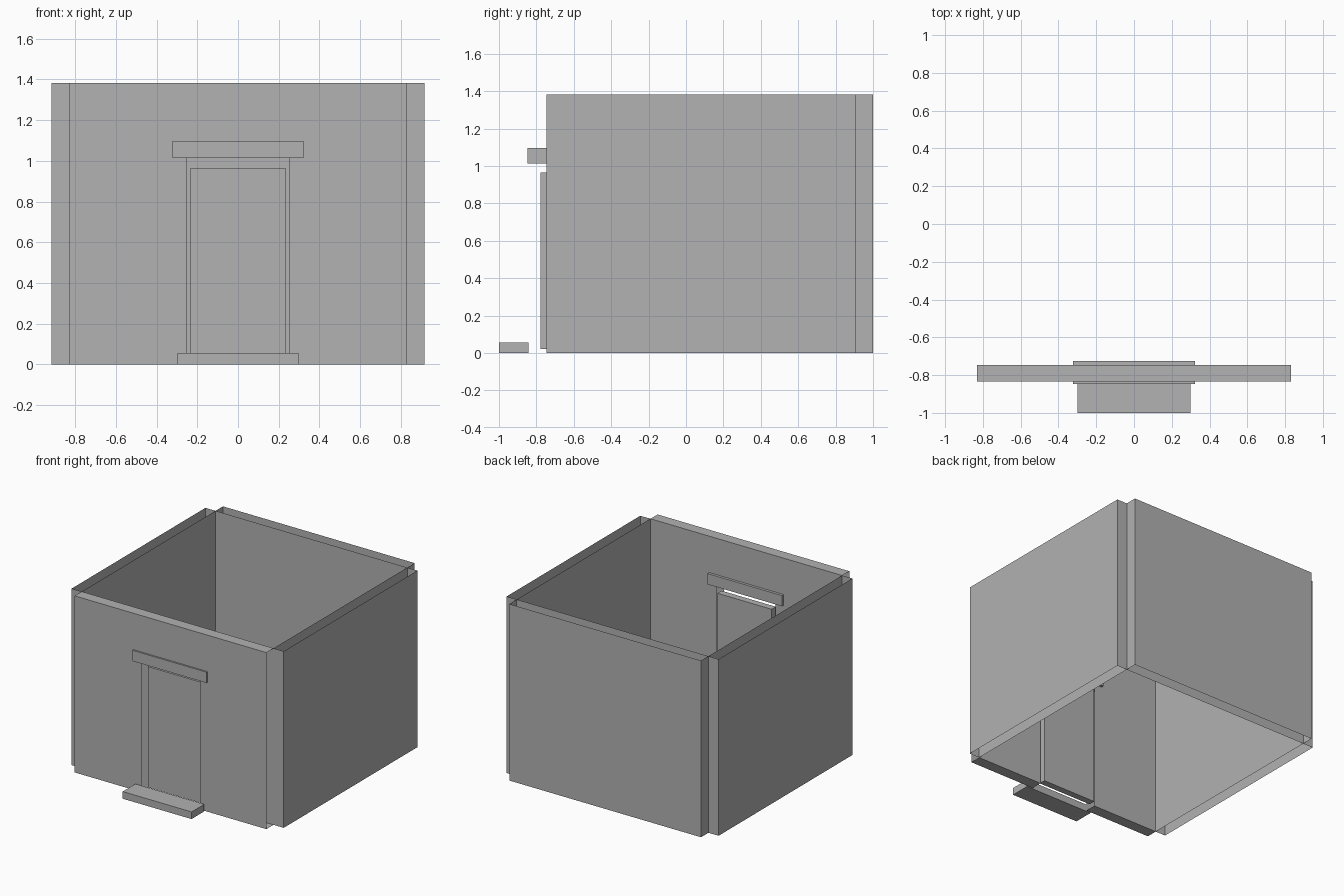
import bpy
import bmesh
from mathutils import Vector

cube = bpy.data.objects.get("Cube")
if cube:
    bpy.data.objects.remove(cube, do_unlink=True)

# One plain grey for the whole building
grey = bpy.data.materials.new("plain_grey")
grey.use_nodes = True
grey.diffuse_color = (0.445, 0.445, 0.445, 1)
grey.node_tree.nodes["Principled BSDF"].inputs["Base Color"].default_value = grey.diffuse_color

SIDES = {"left": (1, 0, 0), "right": (-1, 0, 0), "front": (0, -1, 0),
         "back": (0, 1, 0), "top": (0, 0, 1), "bottom": (0, 0, -1)}


def add_block(bm, low, high, open_sides=()):
    """Add a box between two corners, leaving the named sides open."""
    low, high = Vector(low), Vector(high)
    verts = bmesh.ops.create_cube(bm, size=1)["verts"]
    faces = {f for v in verts for f in v.link_faces}
    bm.normal_update()
    drop = [f for f in faces
            if any(f.normal.dot(Vector(SIDES[s])) > 0.9 for s in open_sides)]
    for v in verts:
        v.co = (low + high) / 2 + v.co * (high - low)
    bmesh.ops.delete(bm, geom=drop, context="FACES")


def make_part(name, *blocks):
    bm = bmesh.new()
    for block in blocks:
        add_block(bm, *block)
    bmesh.ops.remove_doubles(bm, verts=bm.verts, dist=0.0005)
    mesh = bpy.data.meshes.new(name)
    bm.to_mesh(mesh)
    bm.free()
    mesh.materials.append(grey)
    part = bpy.data.objects.new(name, mesh)
    bpy.context.collection.objects.link(part)


HEIGHT = 1.382
INNER_X, OUTER_X = 0.83, 0.918
FRONT, FRONT_IN = -0.834, -0.746
BACK_IN, BACK = 0.908, 1.0
DOORWAY_X, DOORWAY_TOP = 0.253, 1.013

# Front wall: two piers and a header around the doorway, open at the ends
ends = ("left", "right")
make_part(
    "front_wall",
    ((-INNER_X, FRONT, 0), (-DOORWAY_X, FRONT_IN, HEIGHT), ends),
    ((DOORWAY_X, FRONT, 0), (INNER_X, FRONT_IN, HEIGHT), ends),
    ((-DOORWAY_X, FRONT, DOORWAY_TOP), (DOORWAY_X, FRONT_IN, HEIGHT), ends + ("bottom",)))

# Side and back walls, hollow and open at top and bottom
caps = ("top", "bottom")
make_part("left_wall", ((INNER_X, FRONT_IN, 0), (OUTER_X, BACK_IN, HEIGHT), caps))
make_part("right_wall", ((-OUTER_X, FRONT_IN, 0), (-INNER_X, BACK_IN, HEIGHT), caps))
make_part("back_wall", ((-INNER_X, BACK_IN, 0), (INNER_X, BACK, HEIGHT), caps))

# Door, lintel and doorstep
make_part("door", ((-0.234, -0.777, 0.02), (0.234, -0.725, 0.966)))
make_part("lintel", ((-0.322, -0.847, DOORWAY_TOP), (0.322, -0.725, 1.097)))
make_part("doorstep", ((-0.298, -1.0, 0), (0.298, -0.843, 0.056)))
